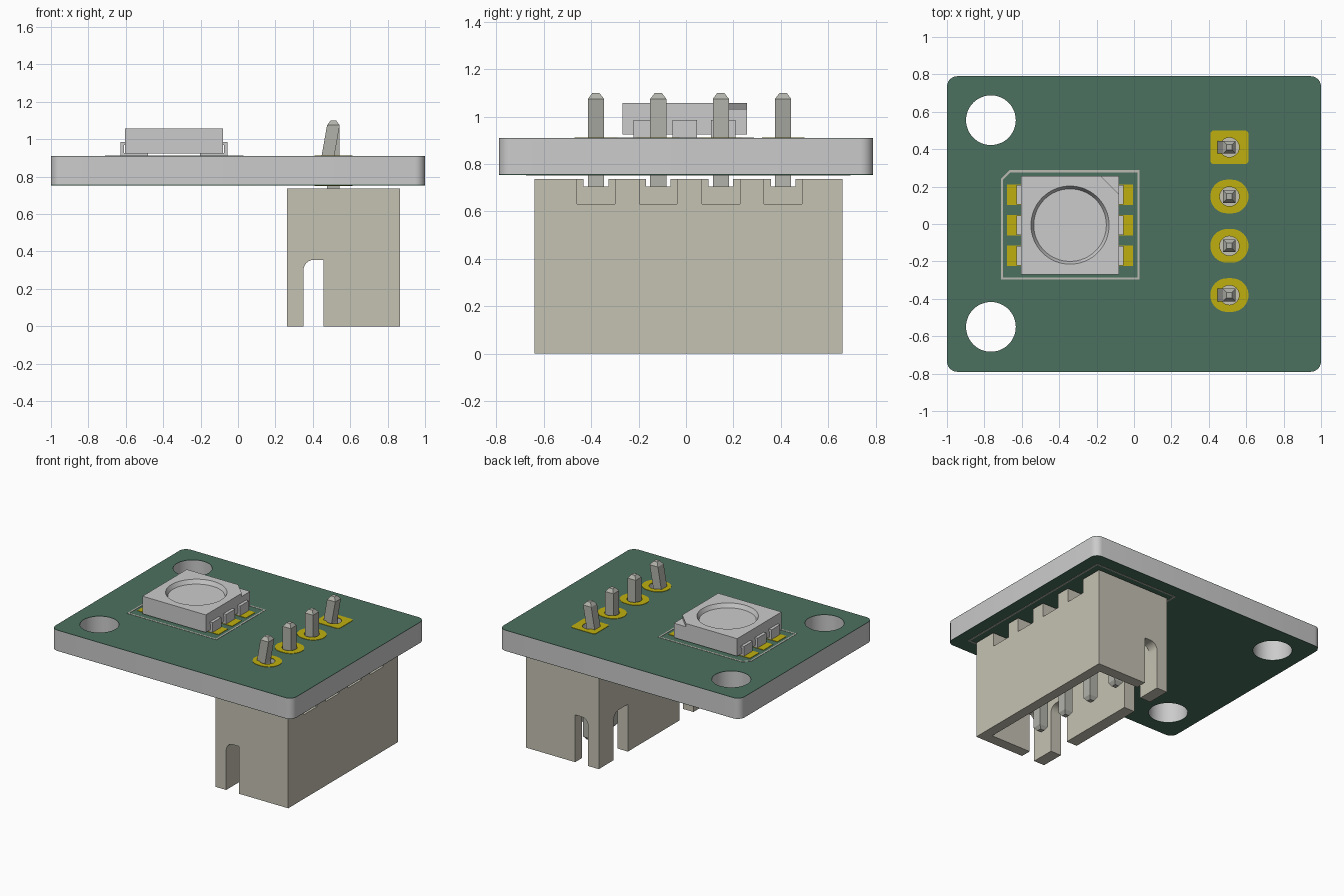
import bpy, bmesh, math
from mathutils import Matrix, Vector

if "Cube" in bpy.data.objects:
    bpy.data.objects.remove(bpy.data.objects["Cube"])


def material(name, rgb):
    m = bpy.data.materials.new(name)
    m.diffuse_color = (*rgb, 1)
    m.use_nodes = True
    m.node_tree.nodes["Principled BSDF"].inputs["Base Color"].default_value = m.diffuse_color
    return m


GREEN = material("solder_mask_green", (0.072, 0.165, 0.118))
GOLD = material("pad_gold", (0.52, 0.43, 0.005))
WHITE = material("print_white", (0.5, 0.5, 0.45))
CREAM = material("housing_cream", (0.56, 0.54, 0.45))
METAL = material("pin_metal", (0.45, 0.45, 0.41))


def new_object(name, mesh, mat=None):
    ob = bpy.data.objects.new(name, mesh)
    bpy.context.collection.objects.link(ob)
    if mat:
        mesh.materials.clear()
        mesh.materials.append(mat)
    return ob


def baked(ob):
    bpy.context.view_layer.update()
    return bpy.data.meshes.new_from_object(ob.evaluated_get(bpy.context.evaluated_depsgraph_get()))


# 2D outlines
def circle(x, y, r, n=48):
    return [(x + r * math.cos(2 * math.pi * i / n), y + r * math.sin(2 * math.pi * i / n)) for i in range(n)]


def rounded(x0, x1, y0, y1, r, n=6):
    pts = []
    for k, (cx, cy) in enumerate([(x1 - r, y1 - r), (x0 + r, y1 - r), (x0 + r, y0 + r), (x1 - r, y0 + r)]):
        for i in range(n + 1):
            a = math.pi / 2 * (k + i / n)
            pts.append((cx + r * math.cos(a), cy + r * math.sin(a)))
    return pts


def rect(x0, x1, y0, y1):
    return [(x0, y0), (x1, y0), (x1, y1), (x0, y1)]


def plate(name, outlines, z0, z1, mat=None):
    """Filled outline (inner loops become holes) with thickness z0..z1."""
    cu = bpy.data.curves.new(name, 'CURVE')
    cu.dimensions, cu.fill_mode, cu.extrude = '2D', 'BOTH', (z1 - z0) / 2
    for pts in outlines:
        s = cu.splines.new('POLY')
        s.points.add(len(pts) - 1)
        for p, q in zip(s.points, pts):
            p.co = (*q, 0, 1)
        s.use_cyclic_u = True
    tmp = new_object(name + "_tmp", cu)
    me = baked(tmp)
    bpy.data.objects.remove(tmp)
    me.transform(Matrix.Translation((0, 0, (z0 + z1) / 2)))
    bm = bmesh.new()
    bm.from_mesh(me)
    bmesh.ops.remove_doubles(bm, verts=bm.verts, dist=1e-5)
    bmesh.ops.recalc_face_normals(bm, faces=bm.faces)
    bm.to_mesh(me)
    bm.free()
    return new_object(name, me, mat)


def loft(name, rings, mat=None):
    """Closed skin through rings of equal point counts."""
    bm = bmesh.new()
    vs = [[bm.verts.new(p) for p in r] for r in rings]
    n = len(vs[0])
    for a, b in zip(vs, vs[1:]):
        for i in range(n):
            bm.faces.new((a[i], a[(i + 1) % n], b[(i + 1) % n], b[i]))
    bm.faces.new(vs[0])
    bm.faces.new(vs[-1])
    bmesh.ops.recalc_face_normals(bm, faces=bm.faces)
    me = bpy.data.meshes.new(name)
    bm.to_mesh(me)
    bm.free()
    return new_object(name, me, mat)


def prism(name, pts, offset, mat=None):
    return loft(name, [pts, [Vector(p) + Vector(offset) for p in pts]], mat)


def box(name, x0, x1, y0, y1, z0, z1, mat=None):
    return prism(name, [(x, y, z0) for x, y in rect(x0, x1, y0, y1)], (0, 0, z1 - z0), mat)


def cut(ob, cutter):
    m = ob.modifiers.new("cut", 'BOOLEAN')
    m.operation, m.object, m.solver = 'DIFFERENCE', cutter, 'EXACT'
    me = baked(ob)
    ob.modifiers.clear()
    ob.data = me
    bpy.data.objects.remove(cutter)


PIN_X = 0.51
PIN_Y = [0.41, 0.147, -0.117, -0.38]

# circuit board with mounting holes and pin holes
holes = [circle(-0.765, s, 0.133) for s in (0.555, -0.55)] + [circle(PIN_X, y, 0.052, 24) for y in PIN_Y]
board = rounded(-1, 1, -0.79, 0.79, 0.055)
plate("board_core", [board] + holes, 0.757, 0.907)
plate("mask_top", [board] + holes, 0.907, 0.91, GREEN)
plate("mask_bottom", [board] + holes, 0.754, 0.757, GREEN)

# pin pads on both faces, first one squarish
for i, y in enumerate(PIN_Y):
    shape = rounded(PIN_X - 0.102, PIN_X + 0.102, y - 0.09, y + 0.09, 0.02 if i == 0 else 0.0895, 10)
    for side, z in (("top", 0.909), ("bottom", 0.751)):
        plate(f"pin_pad_{side}_{i}", [shape, circle(PIN_X, y, 0.052, 24)], z, z + 0.004, GOLD)

# printed outlines around the LED and, underneath, the connector
plate("led_outline", [
    [(-0.712, -0.298), (0.03, -0.298), (0.03, 0.288), (-0.665, 0.288), (-0.712, 0.241)],
    [(-0.7, -0.286), (0.018, -0.286), (0.018, 0.276), (-0.66, 0.276), (-0.7, 0.236)]], 0.909, 0.912, WHITE)
plate("connector_outline", [rect(0.21, 0.91, -0.675, 0.695), rect(0.222, 0.898, -0.663, 0.683)],
      0.752, 0.755, WHITE)

# LED package: square body, shallow round window, lowered marker corner
LX, LY = -0.342, -0.006
led = box("led_body", LX - 0.263, LX + 0.263, LY - 0.263, LY + 0.263, 0.925, 1.057)
cut(led, loft("window_cutter", [[(x, y, z) for x, y in circle(LX, LY, r, 64)]
                                for r, z in ((0.194, 1.027), (0.209, 1.057), (0.209, 1.1))]))
cx, cy = LX + 0.263, LY + 0.263
cut(led, prism("corner_cutter", [(cx - 0.1, cy, 1.033), (cx + 0.1, cy - 0.2, 1.033), (cx + 0.1, cy + 0.1, 1.033),
                                 (cx - 0.2, cy + 0.1, 1.033)], (0, 0, 0.1)))

# six bent leads and their pads
for side, s in (("left", -1), ("right", 1)):
    for i, dy in enumerate((-0.163, 0, 0.163)):
        prof = [(0.14, 0.912), (0.285, 0.912), (0.285, 0.986), (0.25, 0.986), (0.25, 0.97), (0.268, 0.97),
                (0.268, 0.926), (0.14, 0.926)]
        prism(f"led_lead_{side}_{i}", [(LX + s * x, LY + dy - 0.052, z) for x, z in prof], (0, 0.104, 0))
        a, b = sorted((LX + s * 0.16, LX + s * 0.337))
        box(f"led_pad_{side}_{i}", a, b, LY + dy - 0.055, LY + dy + 0.055, 0.909, 0.913, GOLD)

# connector housing, open at the bottom
X0, X1, Y0, Y1 = 0.262, 0.865, -0.64, 0.66
YC = (Y0 + Y1) / 2
housing = box("connector_housing", X0, X1, Y0, Y1, 0, 0.738, CREAM)
cut(housing, box("cavity_cutter", X0 + 0.088, X1 - 0.075, Y0 + 0.08, Y1 - 0.08, -0.1, 0.5))


def slot_profile(w, h, r=0.055, n=6):
    """Slot from u=0..w, rounded at the u=0 top corner."""
    arc = [(r - r * math.cos(math.pi / 2 * i / n), h - r + r * math.sin(math.pi / 2 * i / n)) for i in range(n + 1)]
    return [(0, -0.1)] + arc + [(w, h), (w, -0.1)]


# slot through both end walls, and two slots in the inner long wall
cut(housing, prism("end_slot_cutter", [(0.35 + u, Y0 - 0.1, z) for u, z in slot_profile(0.108, 0.355)],
                   (0, Y1 - Y0 + 0.2, 0)))
for s in (-1, 1):
    cut(housing, prism("side_slot_cutter", [(X0 - 0.1, YC + s * (0.473 - u), z)
                                            for u, z in slot_profile(0.168, 0.355)], (0.25, 0, 0)))
# shallow channels between standoffs, deeper at the outer wall
for y in PIN_Y:
    cut(housing, box("channel_cutter", X0 - 0.1, X1 + 0.1, y - 0.052, y + 0.052, 0.705, 0.8))
    cut(housing, box("notch_cutter", X1 - 0.13, X1 + 0.1, y - 0.08, y + 0.08, 0.632, 0.8))

# square pins with pointed ends; the outer two are kinked at the board
for i, y in enumerate(PIN_Y):
    k = -0.031 if i in (0, 3) else 0
    path = [(0.065, 0, 0.017), (0.09, 0, 0.034), (0.75, 0, 0.034), (0.83, k / 2, 0.034), (0.9, k, 0.034),
            (1.075, 0, 0.034), (1.1, 0, 0.015)]
    loft(f"pin_{i}", [[(PIN_X + dx + a, y + b, z) for a, b in rect(-h, h, -h, h)] for z, dx, h in path], METAL)

# smooth only the round walls
for ob in bpy.data.objects:
    ob.select_set(True)
    bpy.context.view_layer.objects.active = ob
bpy.ops.object.shade_smooth_by_angle(angle=math.radians(20))
for ob in bpy.data.objects:
    ob.select_set(False)
